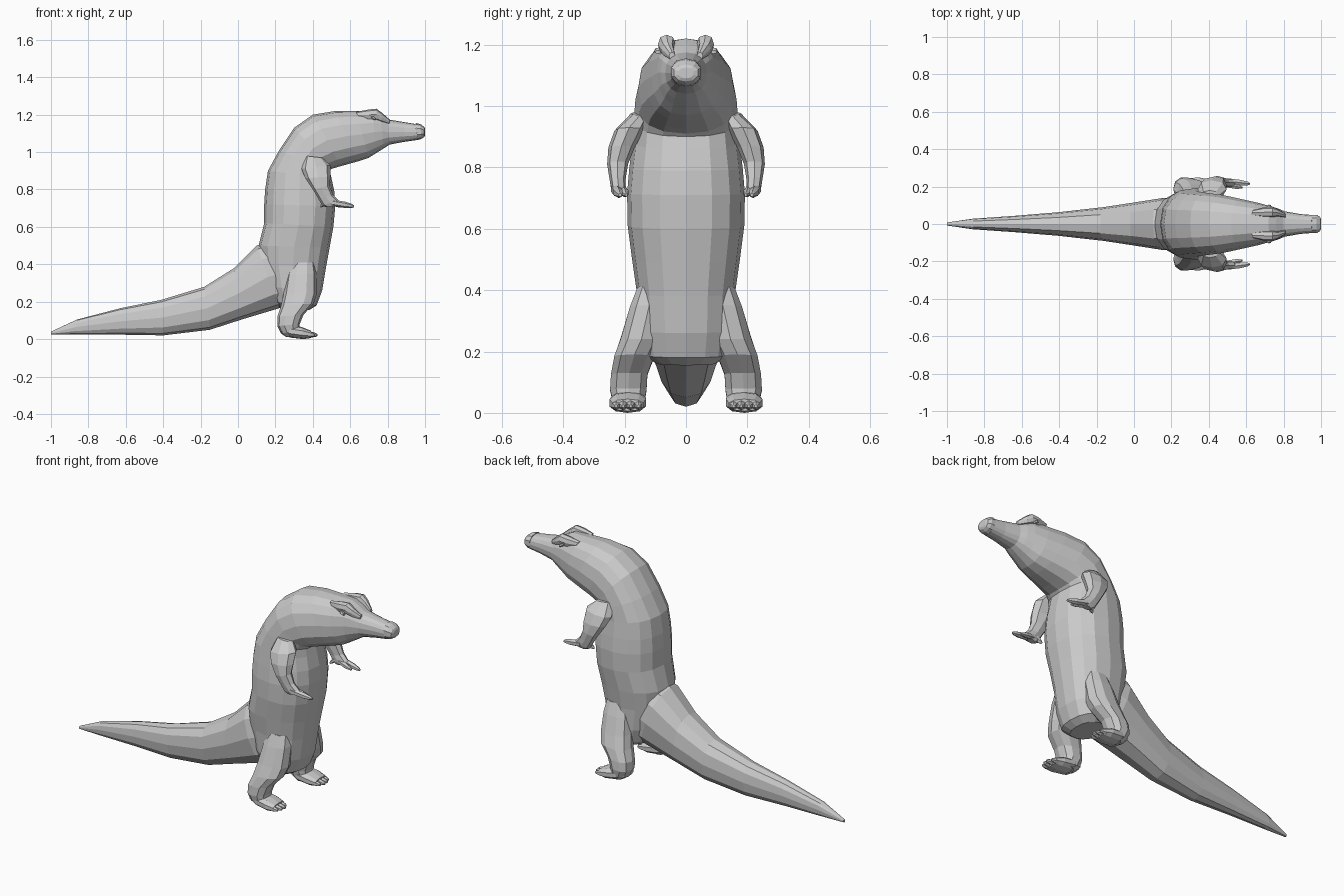
import bpy
import bmesh
from math import cos, sin, pi, copysign
from mathutils import Vector

default_cube = bpy.data.objects.get("Cube")
if default_cube:
    bpy.data.objects.remove(default_cube, do_unlink=True)


def make_material(name, value):
    material = bpy.data.materials.new(name)
    colour = (value, value, value, 1)
    material.diffuse_color = colour
    material.use_nodes = True
    shader = material.node_tree.nodes["Principled BSDF"]
    shader.inputs["Base Color"].default_value = colour
    return material


plain_grey = make_material("plain grey", 0.6)


def rounded(value, power):
    return copysign(abs(value) ** power, value)


def loft(name, sections, sides=12, power=0.85, mirror=False):
    """Skin rings; each section is back x, z, front x, z, half width, centre y
    in hundredths of a unit. The centre y may be left out."""
    mesh_builder = bmesh.new()
    rings = []
    for section in sections:
        values = [number / 100 for number in section]
        back = Vector((values[0], 0, values[1]))
        front = Vector((values[2], 0, values[3]))
        width = values[4]
        offset = values[5] if len(values) > 5 else 0
        middle = (back + front) / 2
        reach = (front - back) / 2
        ring = []
        for step in range(sides):
            angle = 2 * pi * step / sides
            point = middle + reach * rounded(cos(angle), power)
            point.y = offset + width * rounded(sin(angle), power)
            ring.append(mesh_builder.verts.new(point))
        rings.append(ring)
    for lower, upper in zip(rings, rings[1:]):
        for step in range(sides):
            following = (step + 1) % sides
            mesh_builder.faces.new((lower[step], lower[following],
                                    upper[following], upper[step]))
    mesh_builder.faces.new(list(reversed(rings[0])))
    mesh_builder.faces.new(rings[-1])
    bmesh.ops.recalc_face_normals(mesh_builder, faces=mesh_builder.faces)
    mesh = bpy.data.meshes.new(name)
    mesh_builder.to_mesh(mesh)
    mesh_builder.free()
    mesh.materials.append(plain_grey)
    part = bpy.data.objects.new(name, mesh)
    bpy.context.collection.objects.link(part)
    if mirror:
        modifier = part.modifiers.new("other side", "MIRROR")
        modifier.use_axis = (False, True, False)
        modifier.use_mirror_merge = False
    return part


def digit(name, start, end, thick, thin):
    """Tapered finger or toe between two points, in hundredths."""
    sections = []
    for fraction, size in ((0, thick), (0.6, thick), (0.9, thin), (1, thin / 2)):
        x, y, z = Vector(start).lerp(Vector(end), fraction)
        sections.append((x, z + size, x, z - size, size, y))
    loft(name, sections, sides=6, power=1, mirror=True)


# Trunk, neck and head down to the muzzle
loft("body_and_head", [
    (22, 17, 38, 15.5, 10),
    (19, 20, 42, 18, 14),
    (15, 28, 45, 26, 15.5),
    (12, 40, 47, 38, 16),
    (11, 50, 49, 49, 17.5),
    (14, 62, 51, 60, 19),
    (14, 72, 52, 71, 19.2),
    (14.5, 80, 51.5, 79, 18.5),
    (16, 90, 50, 86, 17.5),
    (22, 101, 49, 90, 17),
    (30, 113, 50, 91, 16.5),
    (40, 120, 55, 92.5, 15.5),
    (52, 122, 64, 95, 13.2),
    (63, 122, 70, 97, 11.3),
    (72, 122, 74, 99.5, 9.5),
    (76, 120, 78, 102, 8.3),
    (80, 117.5, 81, 104, 6.8),
    (89, 116, 89, 105.5, 5.3),
    (95, 115, 96, 106.5, 4.8)], sides=16)

# Blunt nose tip
loft("nose", [
    (95, 115.5, 96, 106.5, 5),
    (97.5, 115, 98, 107, 5),
    (99.5, 113.5, 99.5, 108, 4),
    (100, 112.5, 100, 109, 2.5)], sides=10)

# Brow ridges and eyes
loft("brow", [
    (63, 121.5, 65, 118, 1.5, 6),
    (70, 122.8, 70, 117, 2.8, 6.3),
    (74, 123.2, 74, 117, 2.8, 6.3),
    (77, 121, 77, 116, 2, 6),
    (81, 117.5, 81, 115, 1, 4.5)], sides=8, mirror=True)
loft("eye", [
    (71, 118, 72, 117.5, 0.8, 9.1),
    (71, 119, 73.5, 117, 1.3, 9.1),
    (72.5, 119, 73.5, 118, 0.8, 9.1)], sides=8, mirror=True)

# Long tapering tail
loft("tail", [
    (-100, 4, -100, 2.5, 0.8),
    (-86, 10.5, -87, 2.5, 2.8),
    (-63, 16.5, -64, 2.4, 4.4),
    (-41, 21, -40, 2, 6.3),
    (-18, 28, -15, 5, 9),
    (-2, 38, 2, 10.5, 11.5),
    (10, 50, 22, 16.5, 14),
    (20, 54, 33, 18, 12)])

# Bent hind legs
loft("hind_leg", [
    (28, 41, 41, 41, 5, 11),
    (26, 34, 42, 35, 6.5, 12),
    (24.5, 25, 42, 24, 7, 14.5),
    (23, 18, 40.5, 19, 6.8, 16.8),
    (21, 12, 35, 13, 6.2, 18.5),
    (21, 7, 33, 8, 6.2, 18.8),
    (23, 3, 33, 5, 5.5, 18.7),
    (26, 1, 33, 2.5, 4.5, 18.5)], sides=10, mirror=True)
loft("foot", [
    (23, 6.5, 23, 3, 4, 18.5),
    (28, 7.5, 28, 0.8, 5.8, 18.7),
    (34, 6.5, 35, 0, 6.2, 19),
    (39, 4.5, 39, 0.6, 5.2, 19)], sides=10, mirror=True)
for y in (15.5, 18, 20.5, 22.8):
    digit("toe", (34, y, 2.8), (43 - abs(y - 19) * 0.5, y, 2.2), 1.6, 1)

# Hanging arms with a flared shoulder
loft("arm", [
    (36, 98, 45, 97, 3, 15),
    (34, 91, 49.5, 93, 4.8, 18.5),
    (36, 86, 49.5, 87, 4.3, 21),
    (40, 80, 49, 82, 3.4, 22.3),
    (43, 75, 51, 77, 2.6, 22.3),
    (45, 71.5, 54, 74, 2.4, 22),
    (47, 70.5, 55, 72, 1.8, 22)], sides=8, mirror=True)

# Fingers, two forward and one thumb
digit("outer_finger", (50, 23, 73), (62, 21.5, 71), 1.7, 1.1)
digit("inner_finger", (49, 21, 73), (58, 19.5, 71), 1.5, 0.9)
digit("thumb", (48, 21.5, 74), (44, 20, 71), 1.4, 0.9)
